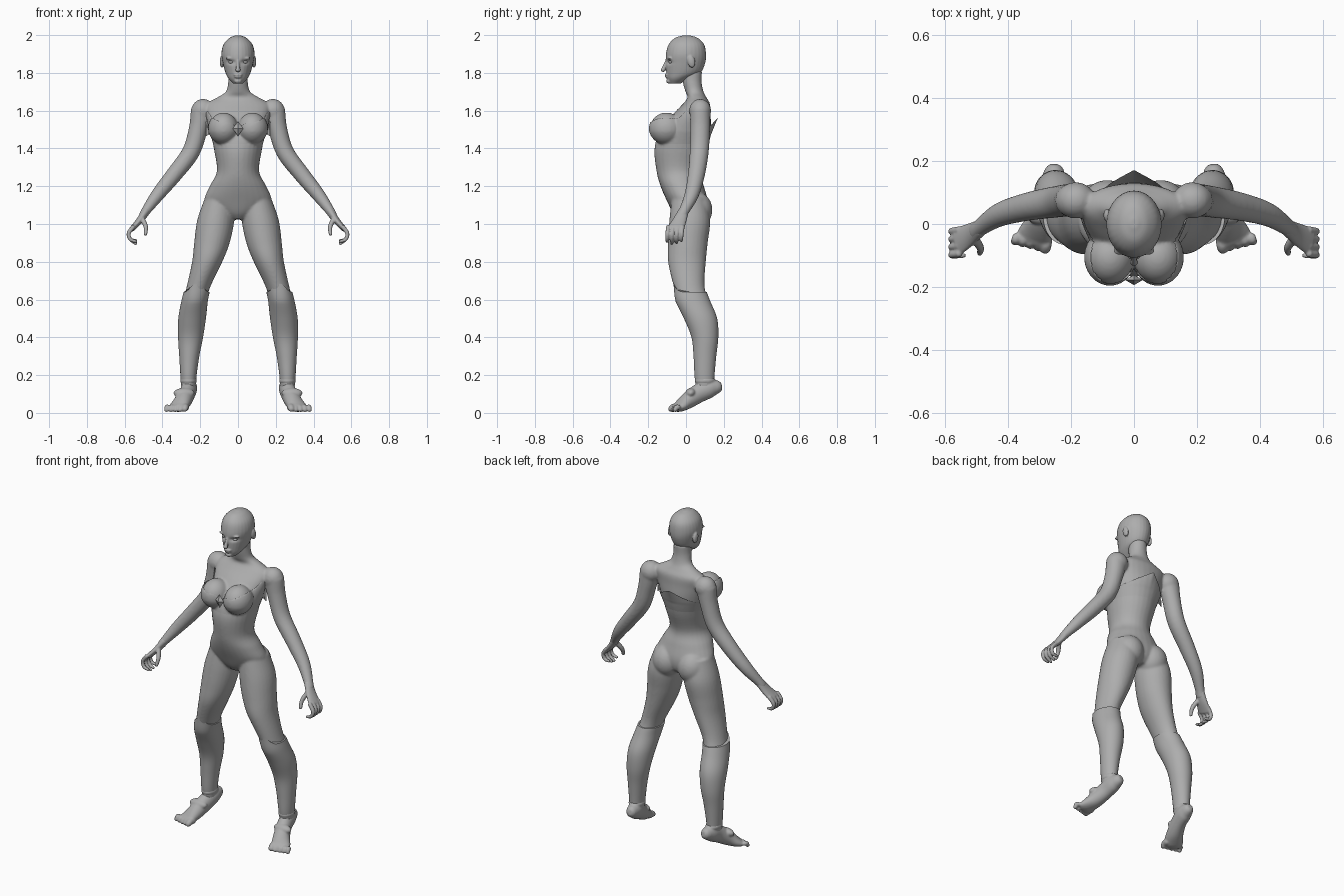
import bpy, bmesh, math
from mathutils import Vector, Matrix

if "Cube" in bpy.data.objects:
    bpy.data.objects.remove(bpy.data.objects["Cube"])

skin = bpy.data.materials.new("plain grey")
skin.diffuse_color = (0.42, 0.42, 0.42, 1)
skin.use_nodes = True
skin.node_tree.nodes["Principled BSDF"].inputs["Base Color"].default_value = skin.diffuse_color


def resample(rows, n):
    """Smooth curve through the section rows."""
    p = [Vector(r) for r in rows]
    p = [p[0] * 2 - p[1]] + p + [p[-1] * 2 - p[-2]]
    out = []
    for i in range(1, len(p) - 2):
        a, b, c, d = p[i - 1:i + 3]
        for k in range(n):
            t = k / n
            out.append((2 * b + (c - a) * t + (2 * a - 5 * b + 4 * c - d) * t * t
                        + (3 * b - a - 3 * c + d) * t ** 3) / 2)
    return out + [p[-2]]


def loft(bm, rows, s=1, ref=None, n=5, seg=28, peak=0):
    """Skin ellipses (x, y, z, ra, rb); level rings unless ref is given."""
    pts = resample(rows, n)
    rings = []
    for i, p in enumerate(pts):
        c = Vector(p[:3])
        u, v = Vector((1, 0, 0)), Vector((0, 1, 0))
        ext = [(0, 1)]
        if ref:
            t = (Vector(pts[min(i + 1, len(pts) - 1)][:3]) - Vector(pts[max(i - 1, 0)][:3])).normalized()
            u = t.cross(Vector(ref)).normalized()
            v = u.cross(t)
            r = min(p[3], p[4])
            if i == 0:
                ext = [(-.75 * r, .45), (-.45 * r, .8), (0, 1)]
            elif i == len(pts) - 1:
                ext = [(0, 1), (.45 * r, .8), (.75 * r, .45)]
        for off, k in ext:
            ring = []
            for j in range(seg):
                a = 2 * math.pi * j / seg
                q = c + u * p[3] * k * math.cos(a) + v * p[4] * k * math.sin(a)
                if ref:
                    q += t * off
                q.z += peak * max(0, -math.sin(a)) ** 5 * max(0, 1 - i / n)
                ring.append(bm.verts.new((q.x * s, q.y, q.z)))
            rings.append(ring)
    for a, b in zip(rings, rings[1:]):
        for j in range(seg):
            k = (j + 1) % seg
            bm.faces.new((a[j], a[k], b[k], b[j]))
    bm.faces.new(rings[0])
    bm.faces.new(rings[-1])


def ball(bm, loc, size, tilt=0):
    m = Matrix.Translation(loc) @ Matrix.Rotation(tilt, 4, 'X') @ Matrix.Diagonal((*size, 1))
    bmesh.ops.create_uvsphere(bm, u_segments=24, v_segments=16, radius=1, matrix=m)


def finish(bm, name, voxel=0, smooth=0):
    bmesh.ops.recalc_face_normals(bm, faces=bm.faces)
    me = bpy.data.meshes.new(name)
    bm.to_mesh(me)
    bm.free()
    ob = bpy.data.objects.new(name, me)
    bpy.context.collection.objects.link(ob)
    if voxel:  # fuse overlapping parts into one skin
        m = ob.modifiers.new("fuse", 'REMESH')
        m.mode, m.voxel_size = 'VOXEL', voxel
        m = ob.modifiers.new("relax", 'SMOOTH')
        m.factor, m.iterations = 0.5, smooth
        dg = bpy.context.evaluated_depsgraph_get()
        new = bpy.data.meshes.new_from_object(ob.evaluated_get(dg))
        ob.modifiers.clear()
        ob.data = new
    ob.data.materials.clear()
    ob.data.materials.append(skin)
    ob.data.shade_smooth()
    return ob


def torso(bm):
    rows = [(1.025, .02, .04, .06), (1.06, .02, .12, .09), (1.12, .008, .178, .108), (1.2, -.02, .15, .115),
            (1.28, -.04, .112, .116), (1.4, -.027, .128, .14), (1.5, 0, .148, .132),
            (1.58, .03, .165, .1), (1.635, .055, .165, .072), (1.67, .058, .11, .05),
            (1.7, .045, .065, .048), (1.75, .033, .052, .05), (1.81, .03, .05, .055)]
    loft(bm, [(0, y, z, a, b) for z, y, a, b in rows])
    for s in (-1, 1):
        ball(bm, (.076 * s, -.105, 1.505), (.077, .086, .085))
        ball(bm, (.085 * s, .055, 1.075), (.085, .085, .095))


# Body: torso, arms, thighs
bm = bmesh.new()
torso(bm)
for s in (-1, 1):
    ball(bm, (.185 * s, .075, 1.6), (.062, .058, .062))
    loft(bm, [(.19, .075, 1.6, .06, .055), (.211, .075, 1.5, .05, .052), (.25, .07, 1.38, .047, .05),
              (.338, .055, 1.262, .043, .045), (.425, .03, 1.155, .036, .038),
              (.487, -.01, 1.07, .025, .028), (.505, -.025, 1.04, .022, .03)], s, (0, 1, 0))
    loft(bm, [(.1, .015, 1.14, .075, .09), (.118, .02, 1.02, .098, .108), (.138, .01, .9, .094, .105),
              (.163, .005, .8, .08, .1), (.205, .015, .68, .064, .083), (.228, .035, .6, .06, .08),
              (.243, .075, .5, .06, .075)], s)
finish(bm, "body", .0065, 8)

# Head with face features and ears
bm = bmesh.new()
rows = [(1.743, -.058, .024, .028), (1.77, -.04, .05, .058), (1.8, -.014, .066, .09), (1.85, -.003, .08, .104),
        (1.9, 0, .088, .106), (1.95, .002, .077, .094), (1.985, .002, .045, .06), (1.999, .002, .012, .015)]
loft(bm, [(0, y, z, a, b) for z, y, a, b in rows])
loft(bm, [(0, -.1, 1.865, .008, .01), (0, -.114, 1.835, .009, .01), (0, -.122, 1.814, .014, .012)], 1, (0, 1, 0))
ball(bm, (0, -.102, 1.79), (.024, .011, .007))
ball(bm, (0, -.1, 1.779), (.02, .011, .007))
ball(bm, (0, -.09, 1.757), (.02, .015, .014))
for s in (-1, 1):
    ball(bm, (.085 * s, .028, 1.86), (.012, .02, .033), .2)
    ball(bm, (.04 * s, -.085, 1.877), (.026, .014, .008))
head = finish(bm, "head", .004, 4)
for v in head.data.vertices:  # eye sockets
    if v.co.y < -.03:
        d = ((abs(v.co.x) - .036) / .02) ** 2 + ((v.co.z - 1.857) / .011) ** 2
        v.co.y += .012 * math.exp(-d)
bm = bmesh.new()
for s in (-1, 1):
    ball(bm, (.036 * s, -.08, 1.857), (.015, .012, .008))
finish(bm, "eyes")

# Hands
for s, side in ((-1, "left"), (1, "right")):
    bm = bmesh.new()
    loft(bm, [(.487, -.012, 1.07, .022, .027), (.52, -.033, 1.02, .018, .036),
              (.56, -.055, .975, .014, .045)], s, (0, 1, 0))
    for i in range(4):
        y = -.094 + .025 * i
        low = .012 * abs(i - 1.3)
        loft(bm, [(.555, y, .985, .012, .012), (.579, y - .004, .95, .011, .011),
                  (.569, y - .006, .918, .01, .01), (.54, y - .006, .892 + low, .008, .008)],
             s, (0, 1, 0), 4, 14)
    loft(bm, [(.508, -.045, 1.03, .014, .016), (.488, -.075, .985, .012, .013),
              (.49, -.092, .945, .009, .01)], s, (0, 1, 0), 4, 14)
    finish(bm, side + "_hand", .004, 3)

    # Feet with toes and an instep band
    bm = bmesh.new()
    loft(bm, [(.253, .165, .138, .033, .036), (.258, .125, .13, .042, .05), (.268, .07, .105, .042, .05),
              (.29, .01, .065, .047, .043), (.312, -.03, .036, .054, .03),
              (.322, -.05, .026, .054, .022)], s, (0, 0, 1))
    for i in range(5):
        x = .277 + .024 * i
        r = .019 if i == 0 else .014
        loft(bm, [(x, -.04, .03, r, r), (x + .003, -.066 + .004 * i, .03, r, r),
                  (x + .006, -.082 + .006 * i, r, r * .9, r * .8)], s, (0, 0, 1), 3, 14)
    ball(bm, (.286 * s, .025, .105), (.056, .03, .026), .5)
    ball(bm, (.262 * s, .1, .17), (.044, .055, .03))
    finish(bm, side + "_foot", .005, 4)

    # Knee-high boot with a pointed front cuff
    bm = bmesh.new()
    loft(bm, [(.219, .022, .64, .069, .088), (.23, .037, .59, .07, .092), (.243, .077, .5, .073, .088),
              (.251, .1, .4, .066, .071), (.258, .1, .3, .053, .06), (.262, .098, .2, .043, .053),
              (.262, .1, .14, .038, .048)], s, None, 5, 36, .045)
    finish(bm, side + "_boot")
    bpy.context.view_layer.objects.active = bpy.data.objects[side + "_boot"]
    bpy.context.object.select_set(True)
    bpy.ops.object.shade_smooth_by_angle(angle=math.radians(45))
    bpy.context.object.select_set(False)


# Bodice: raised skin of the torso, trimmed at a shaped neckline
def neckline(co):
    x = abs(co.x)
    if co.y > .03:
        return 1.565 - .6 * x
    line = [(0, 1.505), (.045, 1.535), (.09, 1.535), (.135, 1.56), (.155, 1.595), (.3, 1.52)]
    for (a, za), (b, zb) in zip(line, line[1:]):
        if x <= b:
            return za + (zb - za) * (x - a) / (b - a)
    return 1.52


bm = bmesh.new()
torso(bm)
bodice = finish(bm, "bodice", .0065, 8)
bm = bmesh.new()
bm.from_mesh(bodice.data)
gone = [f for f in bm.faces if all(v.co.z > neckline(v.co) for v in f.verts)
        or all(v.co.z < 1.38 for v in f.verts)]
bmesh.ops.delete(bm, geom=gone, context='FACES')
bm.normal_update()
for v in bm.verts:
    v.co.z = min(v.co.z, neckline(v.co))
    up = max(0, min(1, (v.co.z - 1.39) / .1))
    n = v.normal.copy()
    v.co += n * (.009 * up - .003)
    if v.co.y > .03:  # back edge flares away from the spine
        v.co.y += .035 * max(0, (v.co.z - 1.47) / .095) ** 1.5 * max(0, 1 - abs(v.co.x) / .13)
bm.to_mesh(bodice.data)
bm.free()

# Faceted diamond at the centre of the neckline
bm = bmesh.new()
bmesh.ops.create_uvsphere(bm, u_segments=4, v_segments=2, radius=1,
                          matrix=Matrix.Translation((0, -.178, 1.505)) @ Matrix.Diagonal((.028, .016, .04, 1)))
gem = finish(bm, "diamond_clasp")
gem.data.shade_flat()
